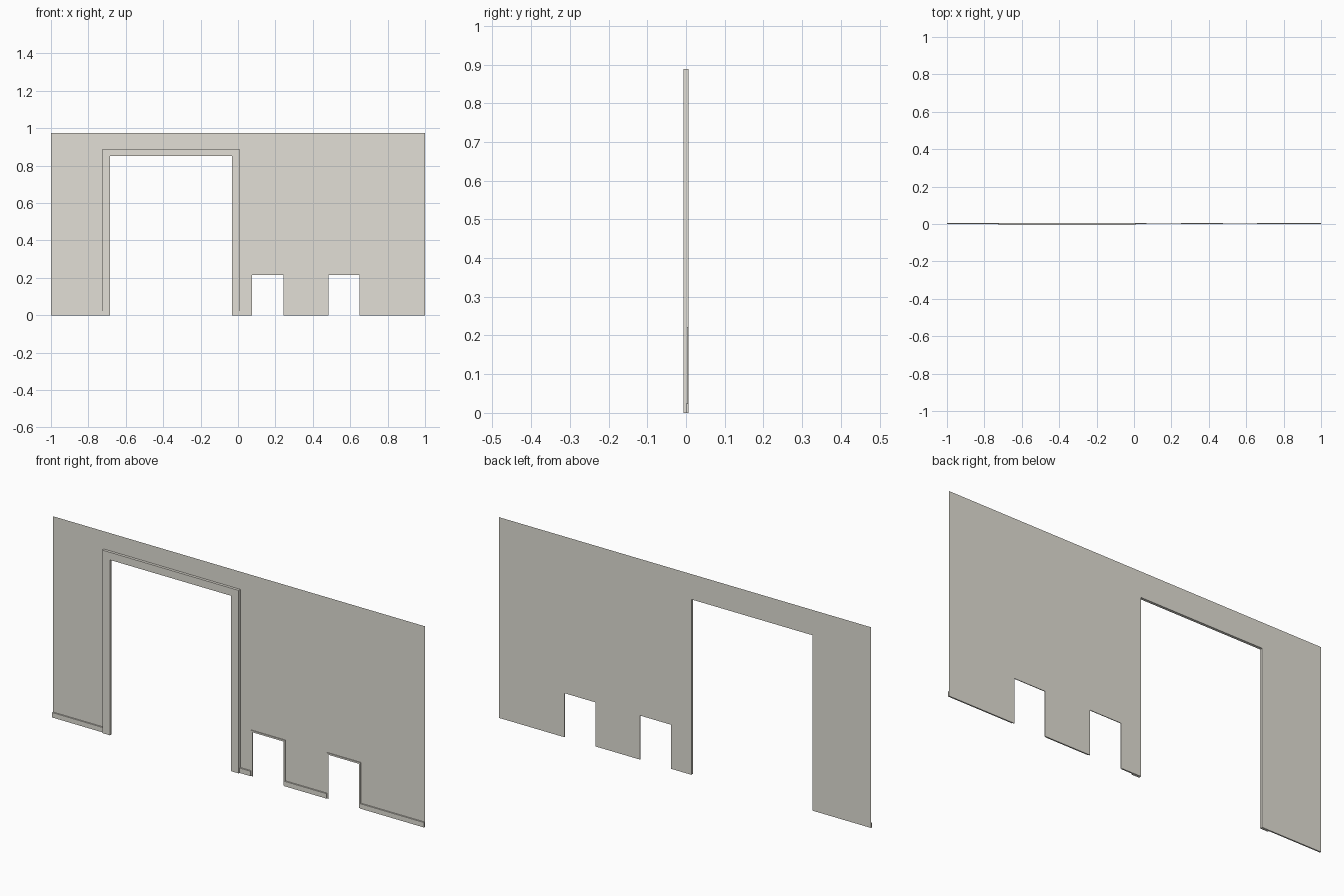
import bpy, bmesh

if "Cube" in bpy.data.objects:
    bpy.data.objects.remove(bpy.data.objects["Cube"])

BACK = 0.0065            # plane of the wall sheet
TOP = 0.975
DOOR = (-0.684, -0.033, 0.852)                       # x0, x1, height
VENTS = [(0.076, 0.242, 0.214), (0.483, 0.649, 0.214)]

mat = bpy.data.materials.new("warm_grey")
mat.diffuse_color = (0.76, 0.74, 0.67, 1)
mat.use_nodes = True
mat.node_tree.nodes["Principled BSDF"].inputs["Base Color"].default_value = mat.diffuse_color


def panel(name, quads, front=None):
    """x-z quads on the wall plane; with 'front', a raised moulding open at the back."""
    bm = bmesh.new()
    y = BACK if front is None else front
    for q in quads:
        bm.faces.new([bm.verts.new((x, y, z)) for x, z in q])
    bmesh.ops.remove_doubles(bm, verts=bm.verts[:], dist=1e-5)
    if front is not None:
        # Extrude only the outline back to the wall
        rim = [e for e in bm.edges if e.is_boundary]
        ext = bmesh.ops.extrude_edge_only(bm, edges=rim)
        for v in ext["geom"]:
            if isinstance(v, bmesh.types.BMVert):
                v.co.y = BACK
        bmesh.ops.recalc_face_normals(bm, faces=bm.faces[:])
        if min(bm.faces, key=lambda f: f.calc_center_median().y).normal.y > 0:
            bmesh.ops.reverse_faces(bm, faces=bm.faces[:])
    me = bpy.data.meshes.new(name)
    bm.to_mesh(me)
    bm.free()
    me.materials.append(mat)
    ob = bpy.data.objects.new(name, me)
    bpy.context.collection.objects.link(ob)


def rect(a, b, z0, z1):
    return [(a, z0), (b, z0), (b, z1), (a, z1)]


def frame(name, opening, w, t, front):
    """Mitred moulding (side width w, top width t) around an opening on the floor."""
    a, b, h = opening
    panel(name, [[(a - w, 0), (a, 0), (a, h), (a - w, h + t)],
                 [(a - w, h + t), (a, h), (b, h), (b + w, h + t)],
                 [(b, 0), (b + w, 0), (b + w, h + t), (b, h)]], front)


# Wall sheet: a grid of cells with the three openings left out
holes = [DOOR] + VENTS
xs = [-1] + [x for a, b, h in holes for x in (a, b)] + [1]
zs = [0, VENTS[0][2], DOOR[2], TOP]
cells = []
for x0, x1 in zip(xs, xs[1:]):
    for z0, z1 in zip(zs, zs[1:]):
        if not any(x0 == a and z1 <= h for a, b, h in holes):
            cells.append(rect(x0, x1, z0, z1))
panel("wall", cells)

# Door surround and small opening surrounds
frame("door_frame", DOOR, 0.041, 0.037, -0.0065)
for i, v in enumerate(VENTS):
    frame("small_frame_%d" % (i + 1), v, 0.008, 0.008, 0.003)

# Skirting boards between the surrounds
edges = [-1, DOOR[0] - 0.041, DOOR[1] + 0.041]
for a, b, h in VENTS:
    edges += [a - 0.008, b + 0.008]
edges.append(1)
for i in range(0, len(edges), 2):
    panel("skirting_%d" % (i // 2 + 1),
          [rect(edges[i], edges[i + 1], 0, 0.024)], 0.0)
